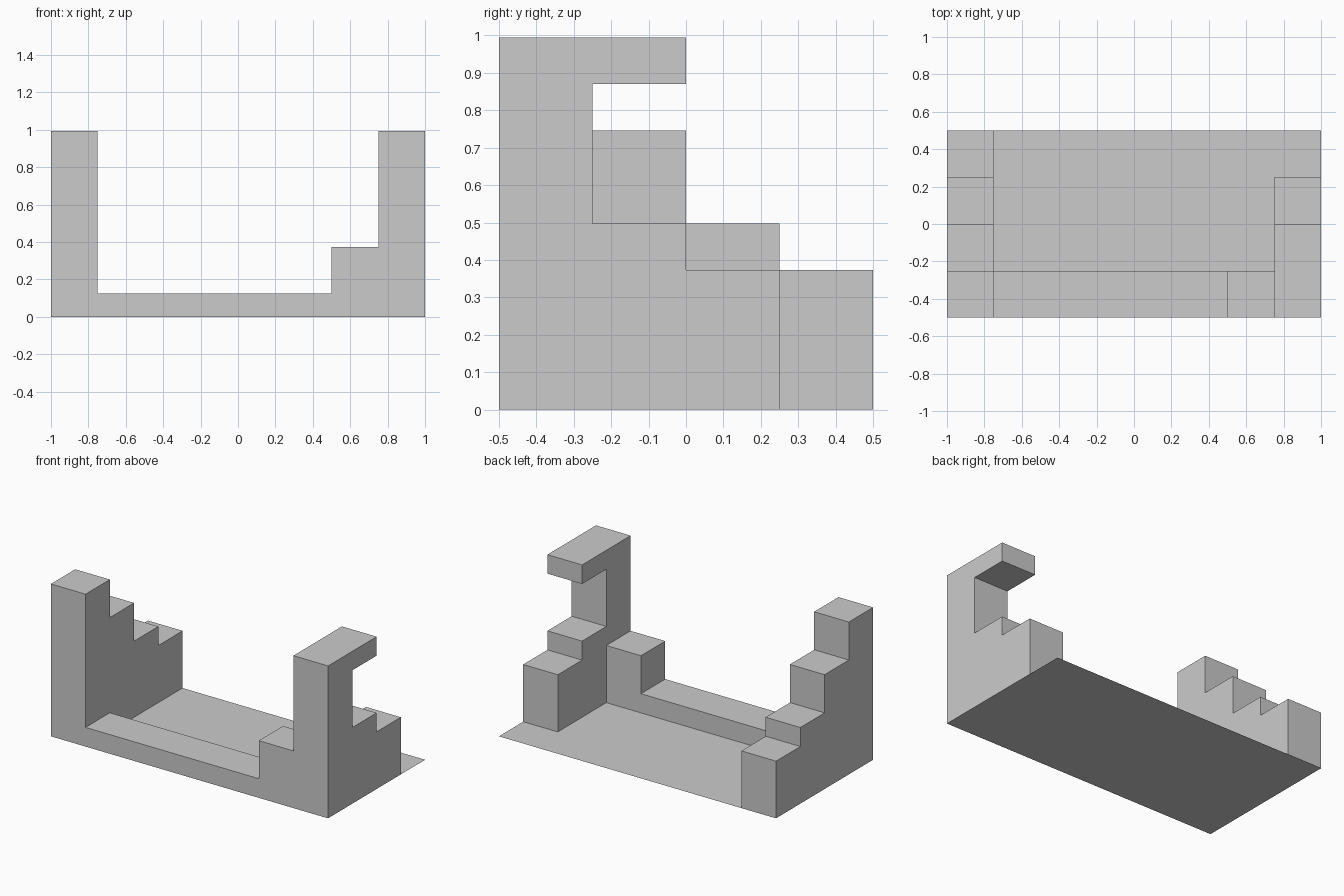
import bpy, bmesh

if "Cube" in bpy.data.objects:
    bpy.data.objects.remove(bpy.data.objects["Cube"])

TOP, HIGH, MID, LOW, CURB = 0.994, 0.746, 0.497, 0.373, 0.125
LINTEL = 0.87


def extrude_profile(name, profile, x0, x1):
    """Extrude a (y, z) outline along x from x0 to x1."""
    bm = bmesh.new()
    face = bm.faces.new([bm.verts.new((x0, y, z)) for y, z in profile])
    if x1 > x0:
        new = bmesh.ops.extrude_face_region(bm, geom=[face])["geom"]
        verts = [g for g in new if isinstance(g, bmesh.types.BMVert)]
        bmesh.ops.translate(bm, verts=verts, vec=(x1 - x0, 0, 0))
    bmesh.ops.recalc_face_normals(bm, faces=bm.faces)
    mesh = bpy.data.meshes.new(name)
    bm.to_mesh(mesh)
    bm.free()
    obj = bpy.data.objects.new(name, mesh)
    bpy.context.collection.objects.link(obj)
    return obj


# Paper-thin floor
bpy.ops.mesh.primitive_plane_add(size=1)
floor = bpy.context.object
floor.name = "floor"
floor.scale = (2, 1, 1)
bpy.ops.object.transform_apply(scale=True)

# Left wall: broken edge steps down to the back
extrude_profile("left_wall", [
    (-0.5, 0), (0.5, 0), (0.5, LOW), (0.25, LOW), (0.25, MID), (0, MID),
    (0, HIGH), (-0.25, HIGH), (-0.25, TOP), (-0.5, TOP)], -1, -0.75)

# Right wall: corner post with overhanging lintel and lower steps
extrude_profile("right_wall", [
    (-0.5, 0), (0.25, 0), (0.25, LOW), (0, LOW), (0, MID), (-0.25, MID),
    (-0.25, LINTEL), (0, LINTEL), (0, TOP), (-0.5, TOP)], 0.75, 1)

# Low front wall and the taller stub beside the right post, one outline
front = extrude_profile("front_wall", [
    (-0.75, 0), (0.75, 0), (0.75, LOW), (0.5, LOW), (0.5, CURB),
    (-0.75, CURB)], 0.25, 0.5)
# Turn the outline so it runs along x, filling y -0.5 to -0.25
front.rotation_euler.z = -1.5707963
bpy.context.view_layer.update()
